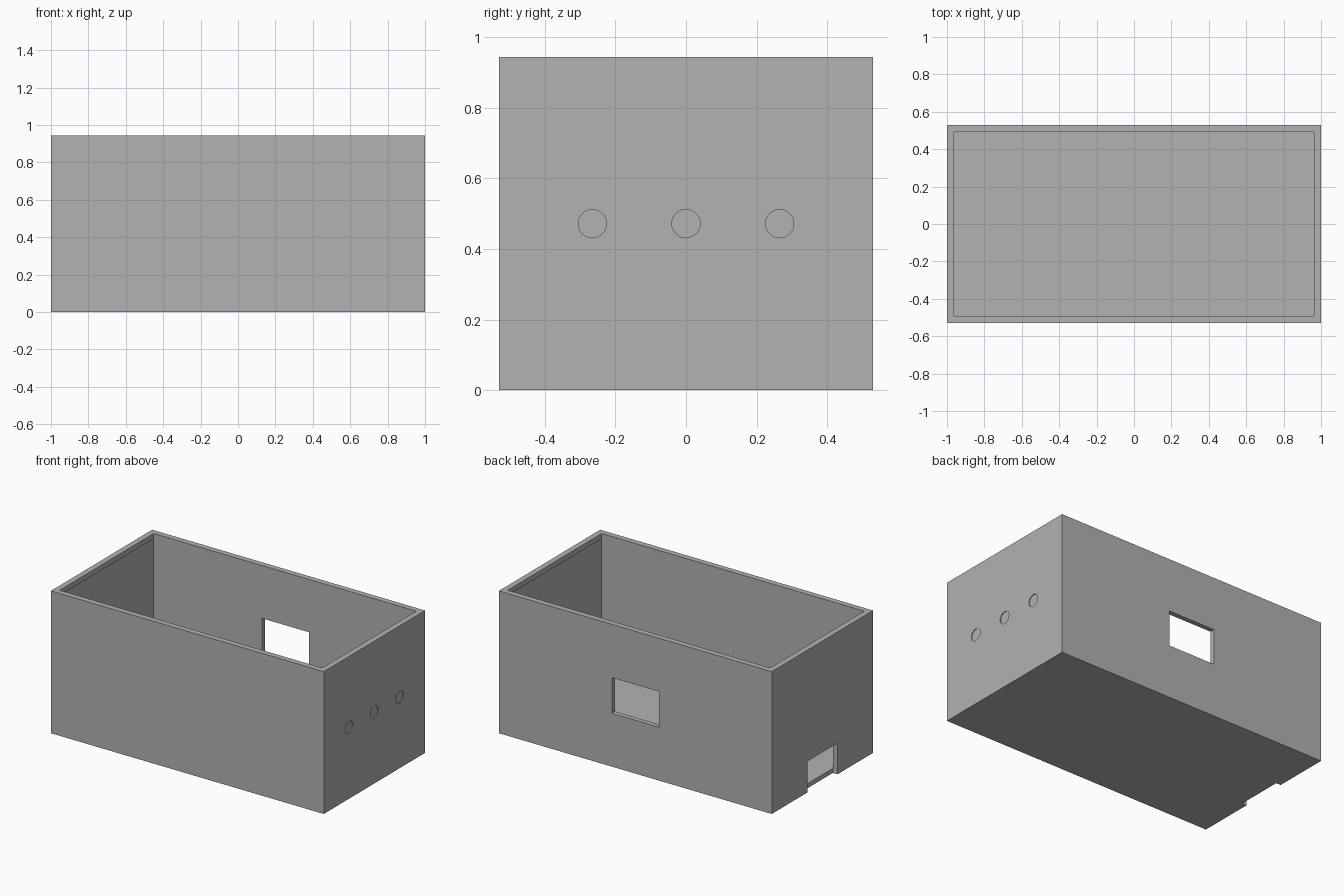
import bpy
import math

default = bpy.data.objects.get("Cube")
if default:
    bpy.data.objects.remove(default, do_unlink=True)

# Overall size
WIDTH, DEPTH, HEIGHT = 2.0, 1.06, 0.943
WALL, LIP, LIP_HEIGHT, FLOOR = 0.032, 0.038, 0.034, 0.03
MID = HEIGHT / 2

# Single plain grey
grey = bpy.data.materials.new("plain grey")
grey.use_nodes = True
grey.diffuse_color = (0.445, 0.445, 0.445, 1)
grey.node_tree.nodes["Principled BSDF"].inputs["Base Color"].default_value = grey.diffuse_color


def box(name, x, y, z):
    """Box given by its (low, high) range on each axis."""
    bpy.ops.mesh.primitive_cube_add(size=1, location=[sum(r) / 2 for r in (x, y, z)])
    obj = bpy.context.object
    obj.name = name
    obj.scale = [r[1] - r[0] for r in (x, y, z)]
    bpy.ops.object.transform_apply(location=True, rotation=True, scale=True)
    return obj


def cut(target, cutter):
    """Subtract the cutter from the target and remove it."""
    cutter.hide_render = True
    mod = target.modifiers.new("cut", "BOOLEAN")
    mod.operation = "DIFFERENCE"
    mod.solver = "EXACT"
    mod.object = cutter
    bpy.context.view_layer.objects.active = target
    bpy.ops.object.modifier_apply(modifier=mod.name)
    bpy.data.objects.remove(cutter, do_unlink=True)


def span(half):
    return (-half, half)


# Outer case
case = box("open_case", span(WIDTH / 2), span(DEPTH / 2), (0, HEIGHT))
case.data.materials.append(grey)

# Inner cavity, with a slightly narrower opening that leaves a lip at the rim
cut(case, box("cavity_cutter", span(WIDTH / 2 - WALL), span(DEPTH / 2 - WALL),
              (FLOOR, HEIGHT - LIP_HEIGHT)))
cut(case, box("opening_cutter", span(WIDTH / 2 - LIP), span(DEPTH / 2 - LIP),
              (MID, HEIGHT + 0.1)))

# Window through the back wall
cut(case, box("window_cutter", span(0.172), (DEPTH / 2 - 0.1, DEPTH / 2 + 0.1),
              (MID - 0.118, MID + 0.118)))

# Notch at the foot of one end wall, running down through the floor edge
cut(case, box("notch_cutter", (-WIDTH / 2 - 0.1, -WIDTH / 2 + WALL + 0.002),
              span(0.158), (-0.1, 0.206)))

# Three shallow round recesses on the other end wall
for y in (-0.265, 0, 0.265):
    bpy.ops.mesh.primitive_cylinder_add(vertices=32, radius=0.04, depth=0.1,
                                        location=(WIDTH / 2 + 0.045, y, MID),
                                        rotation=(0, math.pi / 2, 0))
    cut(case, bpy.context.object)
